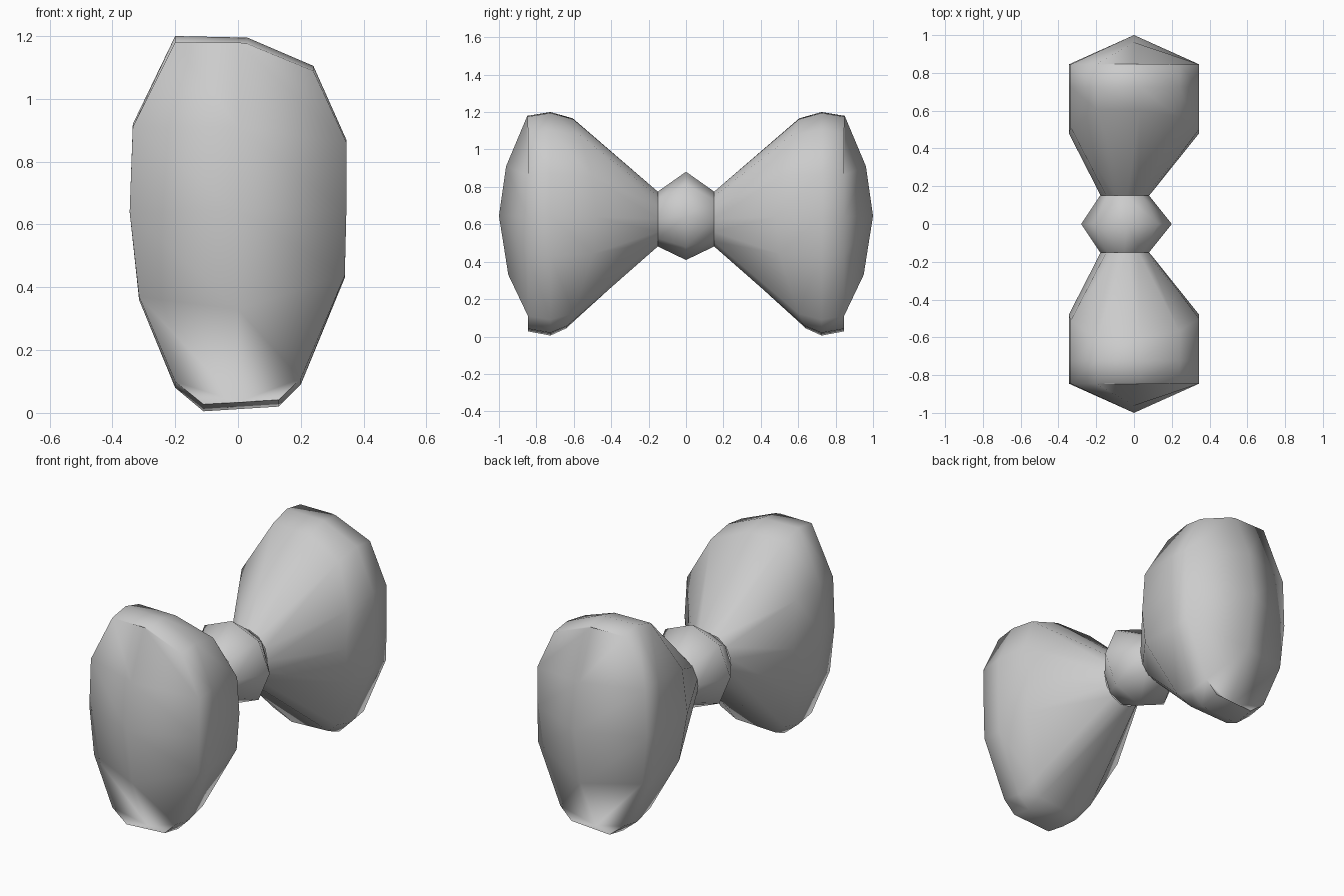
import bpy, bmesh, math

old = bpy.data.objects.get("Cube")
if old:
    bpy.data.objects.remove(old, do_unlink=True)

grey = bpy.data.materials.new("light grey")
grey.use_nodes = True
grey.diffuse_color = (0.6, 0.6, 0.6, 1)
grey.node_tree.nodes["Principled BSDF"].inputs["Base Color"].default_value = (0.6, 0.6, 0.6, 1)

MID = 0.64
# widest outline of a lobe, as x and z, anticlockwise from the +x side
OUTLINE = [(.345, .64), (.345, .87), (.24, 1.105), (.03, 1.195), (-.2, 1.2),
           (-.335, .92), (-.345, .64), (-.315, .36), (-.2, .08), (-.11, .005),
           (.13, .02), (.2, .09), (.34, .43)]
RIDGE = [1.18, .91, .645, .33, .035]   # heights along the outer ridge


def loft(name, rings, angle):
    """Join rings of equal length with faces, merging points that coincide."""
    bm = bmesh.new()
    pool = {}

    def vert(p):
        key = tuple(round(c, 4) for c in p)
        if key not in pool:
            pool[key] = bm.verts.new(p)
        return pool[key]

    loops = [[vert(p) for p in ring] for ring in rings]
    for a, b in zip(loops, loops[1:]):
        for i in range(len(a)):
            j = (i + 1) % len(a)
            corners = list(dict.fromkeys((a[i], a[j], b[j], b[i])))
            if len(corners) > 2 and not bm.faces.get(corners):
                bm.faces.new(corners)
    bmesh.ops.recalc_face_normals(bm, faces=bm.faces)
    mesh = bpy.data.meshes.new(name)
    bm.to_mesh(mesh)
    bm.free()
    obj = bpy.data.objects.new(name, mesh)
    bpy.context.collection.objects.link(obj)
    mesh.materials.append(grey)
    bpy.ops.object.select_all(action='DESELECT')
    obj.select_set(True)
    bpy.context.view_layer.objects.active = obj
    bpy.ops.object.shade_smooth_by_angle(angle=math.radians(angle))
    return obj


def ellipse(n, cx, cz, rx, rz, y):
    return [(cx + rx * math.cos(math.tau * i / n), y, cz + rz * math.sin(math.tau * i / n))
            for i in range(n)]


def lobe_rings(side):
    """Neck, shoulder, widest ring, outer rim and the outer ridge."""
    neck = ellipse(len(OUTLINE), -.05, .628, .13, .147, .15)
    shoulder, widest, rim, ridge = [], [], [], []
    for x, z in OUTLINE:
        d = z - MID
        shoulder.append((x, .48 + .4 * d * d, MID + d * .94))
        widest.append((x, .725, z))
        rim.append((x, .845, MID + d * .965))
        level = min(RIDGE, key=lambda r: abs(r - z))
        ridge.append((0, 1 - .52 * (level - MID) ** 2, level))
    return [[(x, y * side, z) for x, y, z in ring]
            for ring in (neck, shoulder, widest, rim, ridge)]


# two flared lobes
for name, side in (("front_lobe", -1), ("back_lobe", 1)):
    loft(name, lobe_rings(side), 75)

# faceted knot between the lobes
loft("centre_knot", [ellipse(8, -.05, .628, .13, .147, -.15),
                     ellipse(8, -.04, .645, .24, .236, 0),
                     ellipse(8, -.05, .628, .13, .147, .15)], 75)
